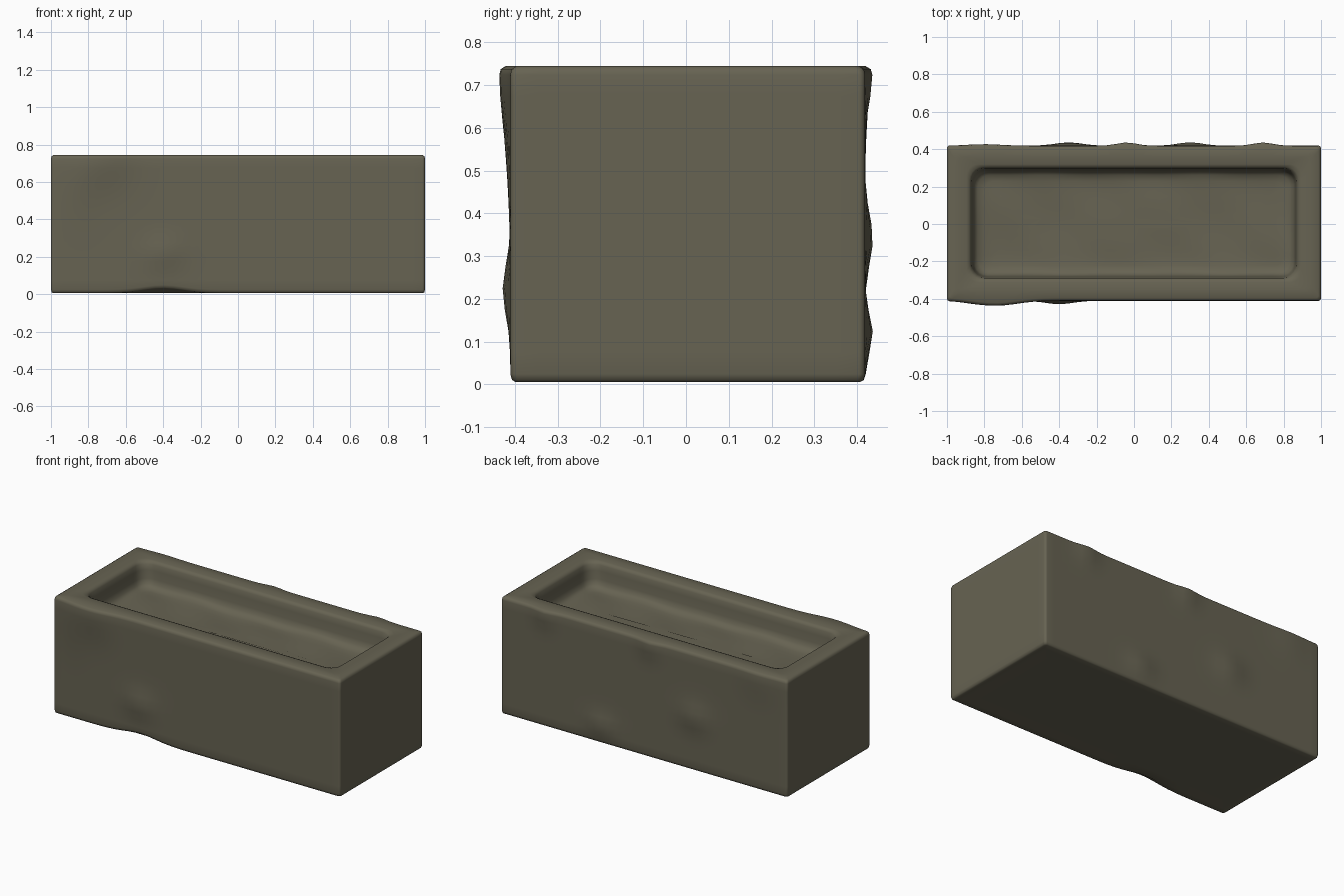
import bpy, bmesh, math

if "Cube" in bpy.data.objects:
    bpy.data.objects.remove(bpy.data.objects["Cube"])

stone = bpy.data.materials.new("weathered stone")
stone.diffuse_color = (0.135, 0.125, 0.085, 1)
stone.use_nodes = True
stone.node_tree.nodes["Principled BSDF"].inputs["Base Color"].default_value = stone.diffuse_color


def ring(hx, hy, r, nx=40, ny=16, k=5):
    """Rounded rectangle with the same point count for every size."""
    pts = []
    cx, cy = hx - r, hy - r
    corners = [(cx, -cy, -90), (cx, cy, 0), (-cx, cy, 90), (-cx, -cy, 180)]
    for i, (x, y, a0) in enumerate(corners):
        arc = [(x + r * math.cos(math.radians(a0 + 90 * j / k)),
                y + r * math.sin(math.radians(a0 + 90 * j / k))) for j in range(k + 1)]
        pts += arc
        # straight run to the next corner
        qx, qy, qa = corners[(i + 1) % 4]
        ex = qx + r * math.cos(math.radians(qa))
        ey = qy + r * math.sin(math.radians(qa))
        n = ny if i % 2 == 0 else nx
        sx, sy = arc[-1]
        pts += [(sx + (ex - sx) * t / n, sy + (ey - sy) * t / n) for t in range(1, n)]
    return pts


# Chiselled lumps on long faces: side, x, z, width x, width z, height
LUMPS = [(-1, -0.72, 0.73, 0.14, 0.16, 0.024), (-1, -0.40, 0.22, 0.10, 0.08, 0.018),
         (-1, -0.85, 0.62, 0.10, 0.20, 0.010), (1, -0.04, 0.72, 0.07, 0.08, 0.017),
         (1, 0.69, 0.72, 0.07, 0.08, 0.017), (1, -0.35, 0.34, 0.10, 0.08, 0.018),
         (1, 0.30, 0.12, 0.09, 0.06, 0.018), (1, -0.80, 0.70, 0.12, 0.12, 0.008)]


def weather(x, y, z):
    if abs(y) > 0.38:
        s = 1 if y > 0 else -1
        for side, lx, lz, wx, wz, h in LUMPS:
            if side == s:
                y += s * h * math.exp(-((x - lx) / wx) ** 2 - ((z - lz) / wz) ** 2)
        # chipped lower front edge
        if s < 0 and z < 0.05:
            z += 0.025 * math.exp(-((x + 0.4) / 0.15) ** 2)
    if abs(x) < 0.84 and abs(y) < 0.26 and z > 0.5:
        z += 0.005 * math.sin(11 * x + 3 * y) * math.sin(13 * y + 4 * x)
    return x, y + 0.004, z


# Rings from underside, up the walls, over the rim, down into the basin
H = 0.415
prof = [(1 - d, H - d, 0.006, 0.012) for d in (0.39, 0.25, 0.12, 0.05)]
prof += [(0.987, H - 0.013, 0.005, 0.012), (0.996, H - 0.004, 0.010, 0.014), (1.0, H, 0.024, 0.015)]
prof += [(1.0, H, 0.024 + 0.70 * t / 14, 0.015) for t in range(1, 15)]
prof += [(0.997, H - 0.003, 0.737, 0.016), (0.985, H - 0.015, 0.745, 0.016),
         (0.94, H - 0.06, 0.745, 0.03), (0.895, H - 0.10, 0.743, 0.06),
         (0.880, H - 0.113, 0.738, 0.07), (0.871, H - 0.121, 0.725, 0.075),
         (0.866, H - 0.126, 0.69, 0.075), (0.861, H - 0.131, 0.64, 0.075),
         (0.853, H - 0.139, 0.61, 0.07), (0.835, H - 0.157, 0.593, 0.065),
         (0.80, H - 0.19, 0.586, 0.05)]
prof += [(0.80 - d, H - 0.19 - d, 0.584, 0.015) for d in (0.04, 0.08, 0.12, 0.16, 0.2)]

bm = bmesh.new()
rings = [[bm.verts.new(weather(x, y, z)) for x, y in ring(hx, hy, r)] for hx, hy, z, r in prof]
n = len(rings[0])
for a, b in zip(rings, rings[1:]):
    for i in range(n):
        j = (i + 1) % n
        bm.faces.new((a[i], a[j], b[j], b[i]))
bm.faces.new(rings[0][::-1])
bm.faces.new(rings[-1])
bmesh.ops.recalc_face_normals(bm, faces=bm.faces)

mesh = bpy.data.meshes.new("stone_trough")
bm.to_mesh(mesh)
bm.free()
mesh.materials.append(stone)
obj = bpy.data.objects.new("stone_trough", mesh)
bpy.context.collection.objects.link(obj)
bpy.context.view_layer.objects.active = obj
obj.select_set(True)
bpy.ops.object.shade_smooth_by_angle(angle=math.radians(50))
